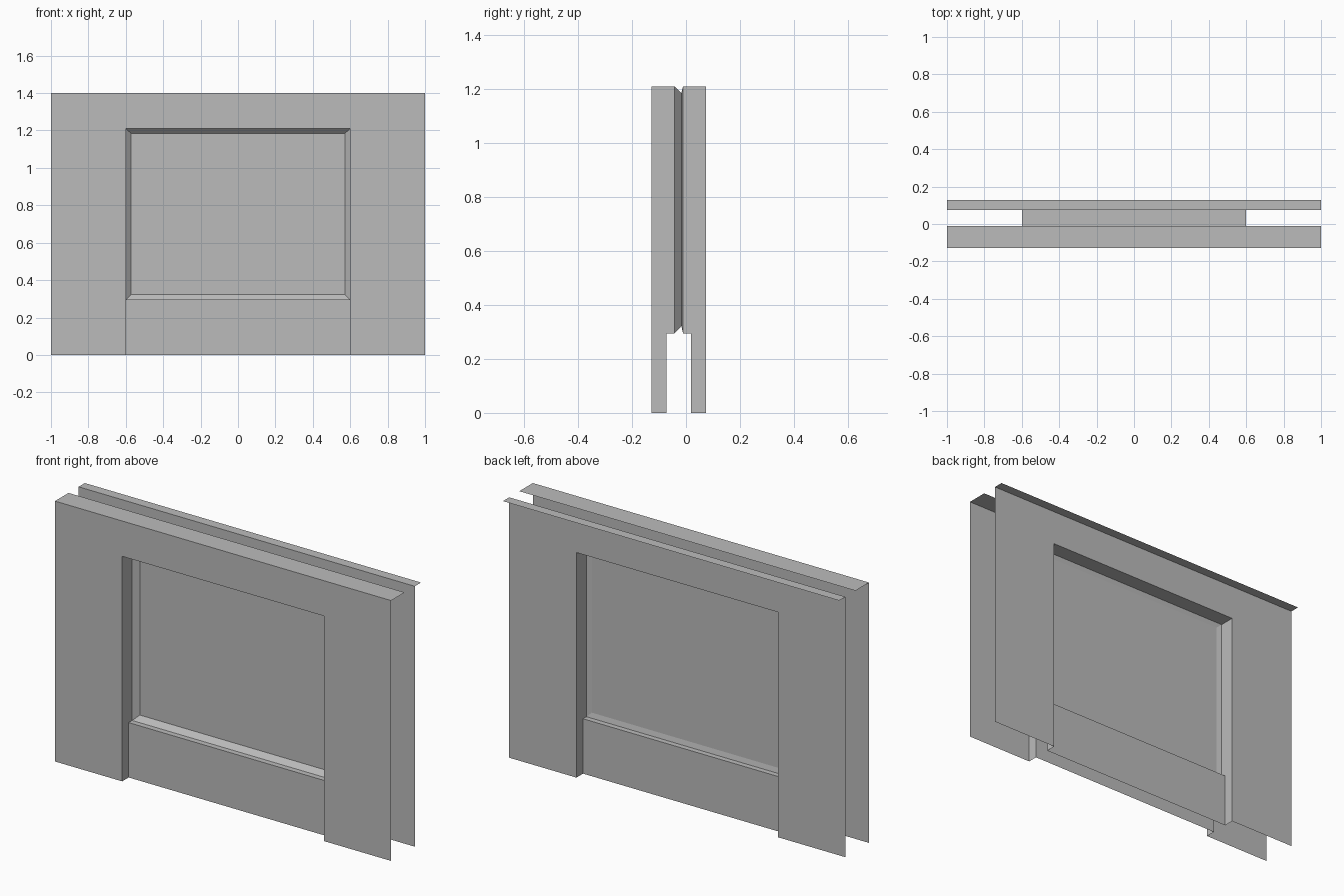
import bpy

cube = bpy.data.objects.get("Cube")
if cube:
    bpy.data.objects.remove(cube)

# One plain grey for the whole wall section
GREY = (0.5, 0.5, 0.5, 1)
grey = bpy.data.materials.new("plain grey")
grey.use_nodes = True
grey.diffuse_color = GREY
grey.node_tree.nodes["Principled BSDF"].inputs["Base Color"].default_value = GREY

# Main sizes
W, H = 1.0, 1.4                     # wall half width and height
OX, Z0, Z1 = 0.6, 0.295, 1.21       # opening half width, sill and head heights
IX, IZ0, IZ1 = 0.572, 0.322, 1.185  # pane half width, bottom and top
PANE_Y = -0.017


def sheet(name, faces, flip=False):
    """Make an open surface from a list of faces, each a list of corners."""
    verts, index = [], []
    for face in faces:
        ids = list(range(len(verts), len(verts) + len(face)))
        index.append(ids[::-1] if flip else ids)
        verts += face
    mesh = bpy.data.meshes.new(name)
    mesh.from_pydata(verts, [], index)
    mesh.materials.append(grey)
    obj = bpy.data.objects.new(name, mesh)
    bpy.context.collection.objects.link(obj)
    return obj


def rect(x, z0, z1, y):
    """Corners of an upright rectangle, wound to face -y."""
    return [(-x, y, z0), (x, y, z0), (x, y, z1), (-x, y, z1)]


def wall_side(side, wall_y, apron_y, ring_y, cap, flip):
    # Wall skin with the doorway-shaped notch
    outline = [(-W, 0), (-OX, 0), (-OX, Z1), (OX, Z1),
               (OX, 0), (W, 0), (W, H), (-W, H)]
    sheet(side + "_wall", [[(x, wall_y, z) for x, z in outline]], flip)

    # Strip along the top
    a, b = cap
    sheet(side + "_top_cap", [[(-W, a, H), (W, a, H), (W, b, H), (-W, b, H)]])

    # Jambs step back above the apron
    jamb = [(wall_y, 0), (apron_y, 0), (apron_y, Z0),
            (ring_y, Z0), (ring_y, Z1), (wall_y, Z1)]
    sheet(side + "_left_jamb", [[(OX, y, z) for y, z in reversed(jamb)]], flip)
    sheet(side + "_right_jamb", [[(-OX, y, z) for y, z in jamb]], flip)

    # Underside of the head
    sheet(side + "_head", [[(-OX, ring_y, Z1), (OX, ring_y, Z1),
                            (OX, wall_y, Z1), (-OX, wall_y, Z1)]], flip)

    # Apron panel below the window and its sill
    sheet(side + "_apron", [rect(OX, 0, Z0, apron_y)], flip)
    sheet(side + "_sill", [[(-OX, apron_y, Z0), (OX, apron_y, Z0),
                            (OX, ring_y, Z0), (-OX, ring_y, Z0)]], flip)

    # Sloping frame around the pane
    outer, inner = rect(OX, Z0, Z1, ring_y), rect(IX, IZ0, IZ1, PANE_Y)
    sheet(side + "_window_bevel",
          [[outer[i], outer[(i + 1) % 4], inner[(i + 1) % 4], inner[i]]
           for i in range(4)], flip)


wall_side("front", -0.127, -0.072, -0.042, (-0.127, -0.012), False)
wall_side("back", 0.074, 0.018, -0.011, (0.074, 0.127), True)
sheet("window_pane", [rect(IX, IZ0, IZ1, PANE_Y)])
